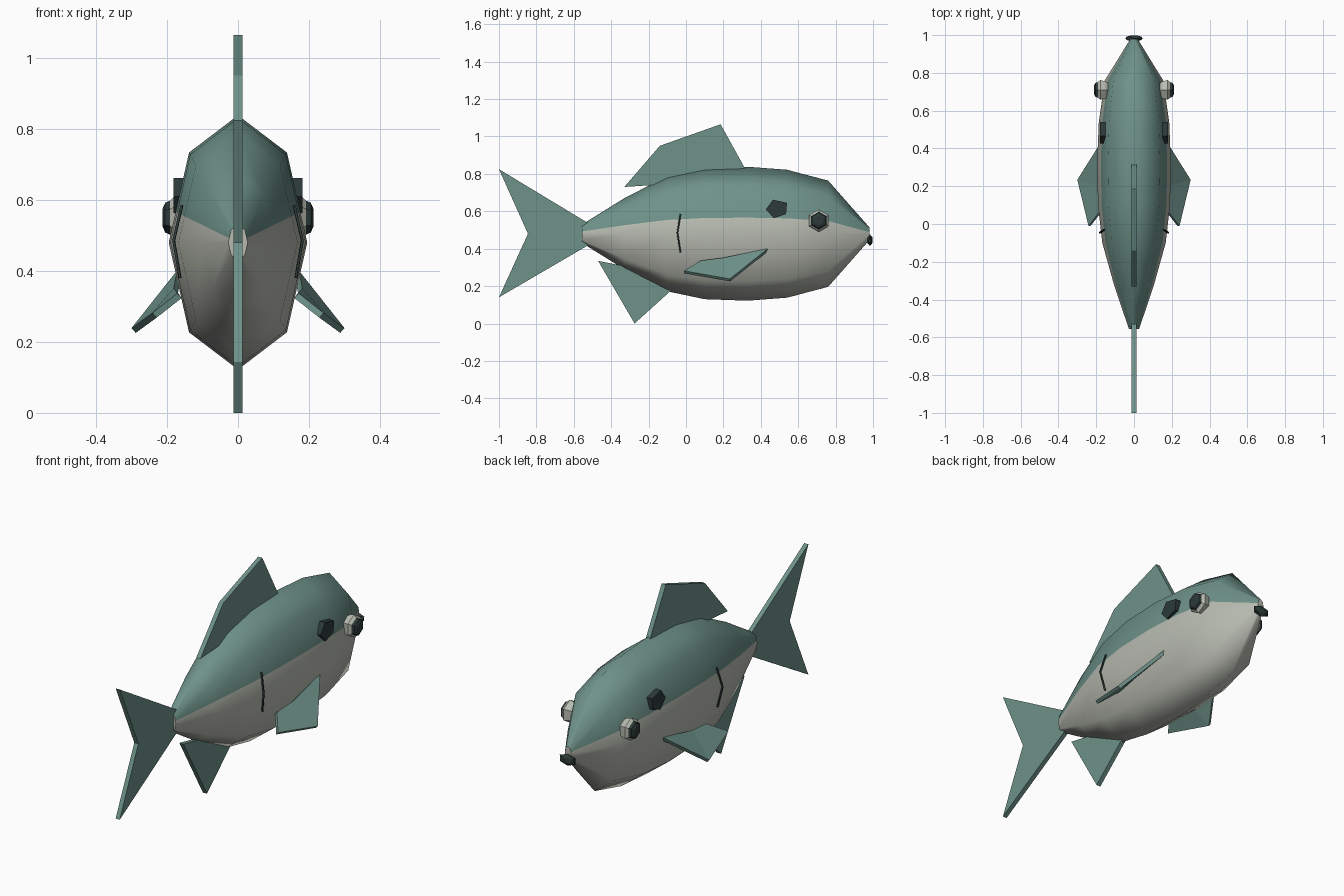
import bpy, bmesh, math
from mathutils import Vector

cube = bpy.data.objects.get("Cube")
if cube:
    bpy.data.objects.remove(cube)


def material(name, rgb):
    m = bpy.data.materials.new(name)
    m.use_nodes = True
    m.diffuse_color = (*rgb, 1)
    m.node_tree.nodes["Principled BSDF"].inputs["Base Color"].default_value = (*rgb, 1)
    return m


teal = material("teal", (0.155, 0.285, 0.25))
cream = material("pale_belly", (0.48, 0.5, 0.44))
dark = material("dark_slate", (0.025, 0.042, 0.04))


def make(name, bm, *mats):
    bmesh.ops.recalc_face_normals(bm, faces=bm.faces)
    me = bpy.data.meshes.new(name)
    bm.to_mesh(me)
    bm.free()
    for m in mats:
        me.materials.append(m)
    ob = bpy.data.objects.new(name, me)
    bpy.context.collection.objects.link(ob)
    return ob


def slab(name, outline, x0, x1, mat):
    """Extrude a (y, z) outline from x0 to x1."""
    bm = bmesh.new()
    f = bm.faces.new([bm.verts.new((x0, y, z)) for y, z in outline])
    ext = bmesh.ops.extrude_face_region(bm, geom=[f])["geom"]
    bmesh.ops.translate(bm, vec=(x1 - x0, 0, 0),
                        verts=[v for v in ext if isinstance(v, bmesh.types.BMVert)])
    return make(name, bm, mat)


def bridge(bm, rings, smooth=False):
    """Skin a list of equal vertex rings and cap both ends."""
    n = len(rings[0])
    for a, b in zip(rings, rings[1:]):
        for i in range(n):
            j = (i + 1) % n
            bm.faces.new((a[i], a[j], b[j], b[i])).smooth = smooth
    bm.faces.new(rings[0])
    bm.faces.new(rings[-1])


# Body: eight-sided rings, with one extra point per side on the colour line
MID = 0.48
LINE = 0.34
corners = [Vector((math.cos(k * math.pi / 4), math.sin(k * math.pi / 4))) for k in range(8)]
section = [corners[0], corners[0].lerp(corners[1], LINE), corners[1], corners[2],
           corners[3], corners[4].lerp(corners[3], LINE)] + corners[4:]
stations = [(-0.555, 0.05), (-0.33, 0.19), (-0.1, 0.308), (0.1, 0.35),
            (0.33, 0.358), (0.54, 0.342), (0.76, 0.284), (0.98, 0.035)]
bm = bmesh.new()
bridge(bm, [[bm.verts.new((p.x * r * 0.545, y, MID + p.y * r)) for p in section]
            for y, r in stations], smooth=True)
for f in bm.faces:
    y, z = f.calc_center_median().yz
    radius = max(abs(v.co.z - MID) for v in f.verts)
    f.material_index = 0 if min(v.co.z for v in f.verts) > MID + 0.001 else 1
make("body", bm, teal, cream)

# Upright fins
FIN = 0.012
slab("tail_fin", [(-1, 0.825), (-0.52, 0.535), (-0.5, 0.48), (-0.52, 0.42),
                  (-1, 0.14), (-0.845, 0.48)], -FIN, FIN, teal)
slab("dorsal_fin", [(0.315, 0.83), (0.185, 1.065), (-0.14, 0.95), (-0.33, 0.73),
                    (-0.15, 0.742), (0.1, 0.78)], -FIN, FIN, teal)
slab("anal_fin", [(-0.47, 0.335), (-0.275, 0), (-0.07, 0.185), (-0.15, 0.27)],
     -FIN, FIN, teal)

# Mouth
bm = bmesh.new()
bmesh.ops.create_icosphere(bm, subdivisions=1, radius=1)
bmesh.ops.scale(bm, vec=(0.052, 0.018, 0.031), verts=bm.verts)
bmesh.ops.translate(bm, vec=(0, 0.983, 0.446), verts=bm.verts)
make("mouth", bm, dark)


def eye_part(name, side, rings, mat):
    """Six-sided turned shape along x, from (x, radius) pairs."""
    bm = bmesh.new()
    bridge(bm, [[bm.verts.new((side * x, 0.71 + r * math.sin(k * math.pi / 3),
                               0.55 + r * math.cos(k * math.pi / 3))) for k in range(6)]
                for x, r in rings])
    make(name, bm, mat)


for side, label in ((1, "left"), (-1, "right")):
    # Eye
    eye_part(label + "_eye", side, [(0.13, 0.035), (0.15, 0.052), (0.178, 0.06),
                                    (0.198, 0.042)], cream)
    eye_part(label + "_pupil", side, [(0.175, 0.03), (0.191, 0.048), (0.205, 0.042),
                                      (0.212, 0.026)], dark)

    # Dark cheek spot
    slab(label + "_cheek_spot", [(0.427, 0.61), (0.465, 0.662), (0.54, 0.645),
                                 (0.535, 0.585), (0.47, 0.563)],
         side * 0.15, side * 0.181, dark)

    # Thin flank line
    cu = bpy.data.curves.new(label + "_flank_line", "CURVE")
    cu.dimensions = "3D"
    cu.bevel_depth = 0.005
    cu.bevel_resolution = 0
    cu.use_fill_caps = True
    sp = cu.splines.new("POLY")
    sp.points.add(2)
    for p, (x, y, z) in zip(sp.points, [(0.158, -0.03, 0.585), (0.181, -0.046, 0.485),
                                        (0.163, -0.03, 0.38)]):
        p.co = (side * x, y, z, 1)
    cu.materials.append(dark)
    bpy.context.collection.objects.link(bpy.data.objects.new(label + "_flank_line", cu))

    # Side fin: creased sheet given thickness
    bm = bmesh.new()
    front, tip, back, root, ridge = [bm.verts.new((side * x, y, z)) for x, y, z in (
        (0.165, 0.44, 0.395), (0.294, 0.235, 0.232), (0.235, -0.01, 0.275),
        (0.165, 0.08, 0.33), (0.175, 0.2, 0.345))]
    bm.faces.new((front, tip, ridge))
    bm.faces.new((ridge, tip, back, root))
    fin = make(label + "_side_fin", bm, teal)
    solid = fin.modifiers.new("thickness", "SOLIDIFY")
    solid.thickness = 0.018
    solid.offset = 0
